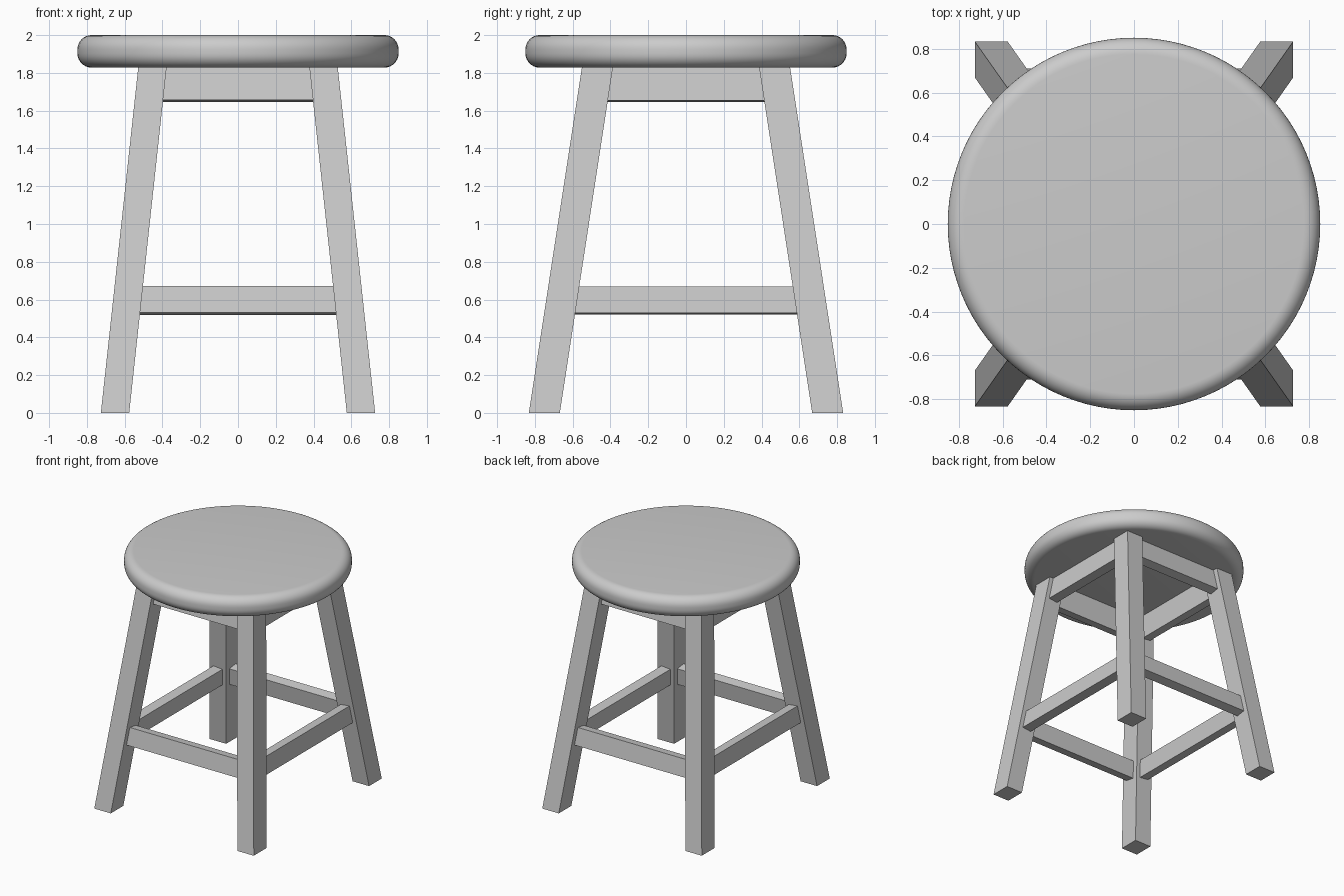
import bpy, bmesh
from math import atan
from mathutils import Matrix

if "Cube" in bpy.data.objects:
    bpy.data.objects.remove(bpy.data.objects["Cube"])

LEG_TOP = 1.84


def leg_centre(z):
    """Distance of the leg centre line from the middle, in x and y, at height z."""
    f = z / 1.83
    return 0.651 - 0.198 * f, 0.75 - 0.281 * f


def make_object(name, bm):
    bmesh.ops.recalc_face_normals(bm, faces=bm.faces[:])
    mesh = bpy.data.meshes.new(name)
    bm.to_mesh(mesh)
    bm.free()
    ob = bpy.data.objects.new(name, mesh)
    bpy.context.collection.objects.link(ob)
    return ob


# Splayed leg: a box sheared so both ends stay level
def make_leg(name, sx, sy):
    bm = bmesh.new()
    bmesh.ops.create_cube(bm, size=1)
    for v in bm.verts:
        z = LEG_TOP if v.co.z > 0 else 0
        cx, cy = leg_centre(z)
        v.co = (sx * cx + v.co.x * 0.15, sy * cy + v.co.y * 0.164, z)
    make_object(name, bm)


# Cross bar between two legs, tilted to follow their splay
def make_bar(name, axis, side, z, height, thick=0.08):
    cx, cy = leg_centre(z)
    if axis == 'X':
        length, offset = 2 * cx - 0.08, (0, side * cy, z)
        tilt = Matrix.Rotation(side * atan(0.281 / 1.83), 4, 'X')
        size = (length, thick, height)
    else:
        length, offset = 2 * cy - 0.08, (side * cx, 0, z)
        tilt = Matrix.Rotation(-side * atan(0.198 / 1.83), 4, 'Y')
        size = (thick, length, height)
    bm = bmesh.new()
    bmesh.ops.create_cube(bm, size=1)
    bmesh.ops.transform(bm, verts=bm.verts[:],
                        matrix=Matrix.Translation(offset) @ tilt @ Matrix.Diagonal((*size, 1)))
    make_object(name, bm)


for sy, depth in ((-1, "front"), (1, "back")):
    for sx, hand in ((-1, "left"), (1, "right")):
        make_leg(f"{depth}_{hand}_leg", sx, sy)

for axis, side, where in (('X', -1, "front"), ('X', 1, "back"),
                          ('Y', -1, "left"), ('Y', 1, "right")):
    make_bar(f"{where}_stretcher", axis, side, 0.595, 0.142)
    make_bar(f"{where}_apron", axis, side, 1.742, 0.184)

# Round seat with softened rims
bpy.ops.mesh.primitive_cylinder_add(vertices=96, radius=0.85, depth=0.172,
                                    location=(0, 0, 1.914))
seat = bpy.context.object
seat.name = "seat"
bevel = seat.modifiers.new("rounded_rim", 'BEVEL')
bevel.width = 0.075
bevel.segments = 8
bevel.limit_method = 'ANGLE'
bevel.angle_limit = 1.0
bpy.ops.object.modifier_apply(modifier=bevel.name)
bpy.ops.object.shade_smooth_by_angle()
